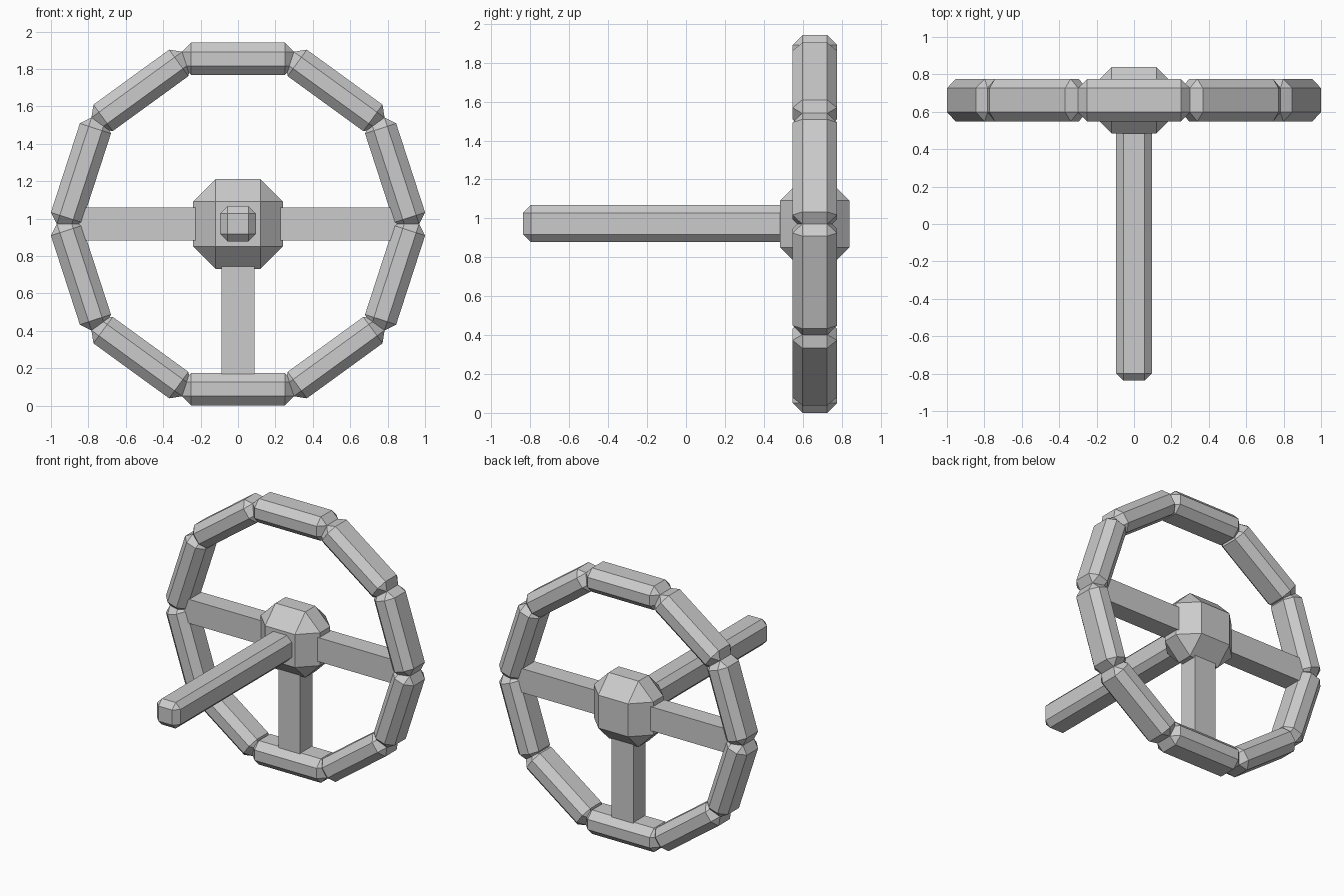
import bpy, bmesh
from math import sin, cos, pi

if "Cube" in bpy.data.objects:
    bpy.data.objects.remove(bpy.data.objects["Cube"])

CY, CZ = 0.662, 0.971   # wheel centre
R = 0.883               # centre-line inradius of the ten-sided rim


def box(name, loc, size, chamfer=0.0, rot_y=0.0):
    """Flat-shaded box with optional single-step chamfer on every edge."""
    bm = bmesh.new()
    bmesh.ops.create_cube(bm, size=1)
    bmesh.ops.scale(bm, vec=size, verts=bm.verts)
    if chamfer:
        bmesh.ops.bevel(bm, geom=bm.edges[:], offset=chamfer, segments=1,
                        profile=0.5, affect='EDGES')
    mesh = bpy.data.meshes.new(name)
    bm.to_mesh(mesh)
    bm.free()
    obj = bpy.data.objects.new(name, mesh)
    obj.location = loc
    obj.rotation_euler = (0, rot_y, 0)
    bpy.context.collection.objects.link(obj)
    return obj


# Rim: ten chamfered bars around the centre
for i in range(10):
    a = i * 2 * pi / 10
    box(f"rim_segment_{i + 1}", (R * sin(a), CY, CZ + R * cos(a)),
        (0.60, 0.228, 0.175), 0.05, a)

# Hub: heavily chamfered block
box("hub", (0, CY, CZ), (0.48, 0.355, 0.48), 0.12)

# Steering column pointing forward
y0, y1 = -0.838, 0.62
box("column", (0, (y0 + y1) / 2, CZ + 0.002), (0.19, y1 - y0, 0.19), 0.04)

# Spokes: left, right and down
for side, name in ((-1, "left_spoke"), (1, "right_spoke")):
    box(name, (side * 0.48, CY, CZ), (0.74, 0.14, 0.175))
box("lower_spoke", (0, CY, CZ - 0.48), (0.175, 0.14, 0.74))
